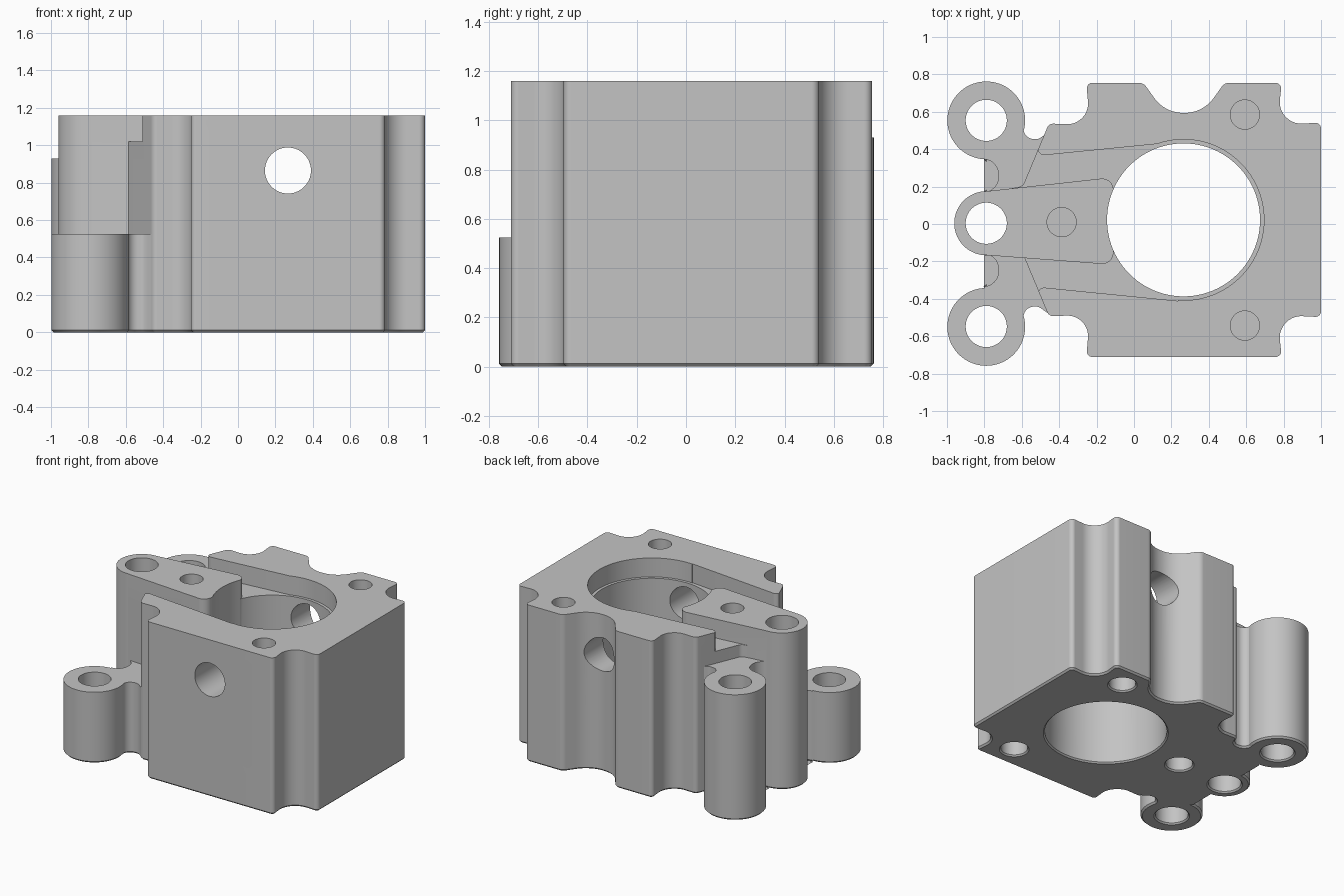
import bpy, bmesh, math
from mathutils import Vector, Matrix

old = bpy.data.objects.get("Cube")
if old:
    bpy.data.objects.remove(old, do_unlink=True)

TOP, FLOOR, CHAMFER = 1.16, 1.02, 0.012
BORE = (0.265, 0.022)

metal = bpy.data.materials.new("grey_metal")
metal.use_nodes = True
grey = (0.55, 0.55, 0.55, 1)
metal.diffuse_color = grey
metal.node_tree.nodes["Principled BSDF"].inputs["Base Color"].default_value = grey


def rounded(path, steps=12):
    """Polygon whose corners (x, y, radius) are filleted."""
    pts = [Vector(p[:2]) for p in path]
    out = []
    for i, p in enumerate(pts):
        r = path[i][2] if len(path[i]) > 2 else 0
        if not r:
            out.append(p)
            continue
        u = (pts[i - 1] - p).normalized()
        v = (pts[(i + 1) % len(pts)] - p).normalized()
        half = u.angle(v) / 2
        c = p + (u + v).normalized() * r / math.sin(half)
        t = r / math.tan(half)
        s, e = p + u * t - c, p + v * t - c
        out += [c + s.lerp(e, k / steps).normalized() * r for k in range(steps + 1)]
    return out


def circle(x, y, r, n=72):
    return [Vector((x + r * math.cos(2 * math.pi * i / n),
                    y + r * math.sin(2 * math.pi * i / n))) for i in range(n)]


def inset(pts, d):
    out = []
    for i, p in enumerate(pts):
        a = (p - pts[i - 1]).normalized()
        b = (pts[(i + 1) % len(pts)] - p).normalized()
        na, nb = Vector((-a.y, a.x)), Vector((-b.y, b.x))
        out.append(p + (na + nb) * d / max(1 + na.dot(nb), 0.3))
    return out


def prism(name, pts, z0, z1, chamfer=0.0):
    """Extruded profile; a positive chamfer narrows the bottom, a negative one flares it."""
    if sum(pts[i - 1].cross(p) for i, p in enumerate(pts)) < 0:
        pts = pts[::-1]
    rings = [(pts, z0), (pts, z1)]
    if chamfer:
        rings = [(inset(pts, chamfer), z0), (pts, z0 + abs(chamfer)), (pts, z1)]
    bm = bmesh.new()
    loops = [[bm.verts.new((p.x, p.y, z)) for p in ring] for ring, z in rings]
    bm.faces.new(loops[0][::-1])
    bm.faces.new(loops[-1])
    for lo, hi in zip(loops, loops[1:]):
        for i in range(len(lo)):
            bm.faces.new((lo[i - 1], lo[i], hi[i], hi[i - 1]))
    mesh = bpy.data.meshes.new(name)
    bm.to_mesh(mesh)
    bm.free()
    mesh.materials.append(metal)
    ob = bpy.data.objects.new(name, mesh)
    bpy.context.collection.objects.link(ob)
    return ob


def combine(base, tool, operation):
    mod = base.modifiers.new("combine", 'BOOLEAN')
    mod.operation, mod.solver, mod.object = operation, 'EXACT', tool
    bpy.context.view_layer.objects.active = base
    bpy.ops.object.modifier_apply(modifier=mod.name)
    bpy.data.objects.remove(tool, do_unlink=True)


def mirror_y(path, cy):
    """Turn a half path (y relative to cy) into its two sides."""
    up = [(p[0], cy + p[1], *p[2:]) for p in path]
    down = [(p[0], cy - p[1], *p[2:]) for p in path]
    return up, down


# Main block: mirrored corner notches, with a wide recess in the back only
left = [(-0.7, 0.16), (-0.595, 0.18, 0.04), (-0.455, 0.515, 0.035),
        (-0.235, 0.508, 0.11), (-0.255, 0.733, 0.03)]
right = [(0.79, 0.733, 0.03), (0.765, 0.508, 0.115), (1, 0.52, 0.03)]
recess = [(0.05, 0.755, 0.05), (0.165, 0.594, 0.19),
          (0.369, 0.594, 0.19), (0.484, 0.755, 0.05)]
lu, ld = mirror_y(left, BORE[1])
ru, rd = mirror_y(right, BORE[1])
outline = lu + recess + ru + rd[::-1] + ld[::-1]
body = prism("housing_block", rounded(outline), 0, TOP, CHAMFER)

# Sunken pocket, open on the left, running into the counterbore
pu, pd = mirror_y([(-0.8, 0.46), (-0.505, 0.46), (-0.52, 0.35, 0.035), (0.235, 0.425)], 0.014)
combine(body, prism("pocket", rounded(pu + pd[::-1]), FLOOR, 1.3), 'DIFFERENCE')
combine(body, prism("counterbore", circle(*BORE, 0.43, 96), FLOOR, 1.3), 'DIFFERENCE')

# Raised middle arm with its round end
arm = [(-0.8, 0.174), (-0.11, 0.25, 0.06), (-0.11, -0.218, 0.06), (-0.8, -0.166)]
combine(body, prism("arm", rounded(arm), 0, TOP, CHAMFER), 'UNION')
combine(body, prism("arm_end", circle(-0.79, 0.004, 0.171), 0, TOP, CHAMFER), 'UNION')

# Two side ears of different heights, each a web and a boss
web = [(-0.8, 0.1), (-0.8, 0.165), (-0.725, 0.165, 0.08), (-0.725, 0.34, 0.08),
       (-0.8, 0.34), (-0.8, 0.5), (-0.66, 0.6), (-0.6, 0.59), (-0.585, 0.448, 0.055),
       (-0.51, 0.448, 0.04), (-0.45, 0.49), (-0.4, 0.44), (-0.4, 0.1)]
for side, height, path in zip((1, -1), (0.93, 0.525), mirror_y(web, 0.006)):
    combine(body, prism("web", rounded(path), 0, height, CHAMFER), 'UNION')
    boss = circle(-0.79, 0.002 + side * 0.552, 0.208)
    combine(body, prism("boss", boss, 0, height, CHAMFER), 'UNION')


# Vertical through holes, flared at the bottom
def drill(x, y, r, top):
    hole = prism("drill", circle(x, y, r, 96), -0.01, top, -0.02)
    combine(body, hole, 'DIFFERENCE')


drill(*BORE, 0.409, 1.3)
for y in (-0.548, 0.004, 0.554):
    drill(-0.79, y, 0.11, 1.3)

# Blind screw holes from above and below
for x, y in ((0.593, 0.585), (0.593, -0.543), (-0.387, 0.01)):
    drill(x, y, 0.09, 0.5)
    combine(body, prism("screw_hole", circle(x, y, 0.078), 0.7, 1.3), 'DIFFERENCE')

# Cross hole through the front and back walls
cross = prism("cross_hole", circle(0.267, 0.865, 0.123), -1, 1)
cross.data.transform(Matrix.Rotation(math.pi / 2, 4, 'X'))
combine(body, cross, 'DIFFERENCE')

# Smooth curved walls, crisp edges
bpy.ops.object.select_all(action='DESELECT')
body.select_set(True)
bpy.context.view_layer.objects.active = body
bpy.ops.object.shade_smooth_by_angle(angle=math.radians(30))
